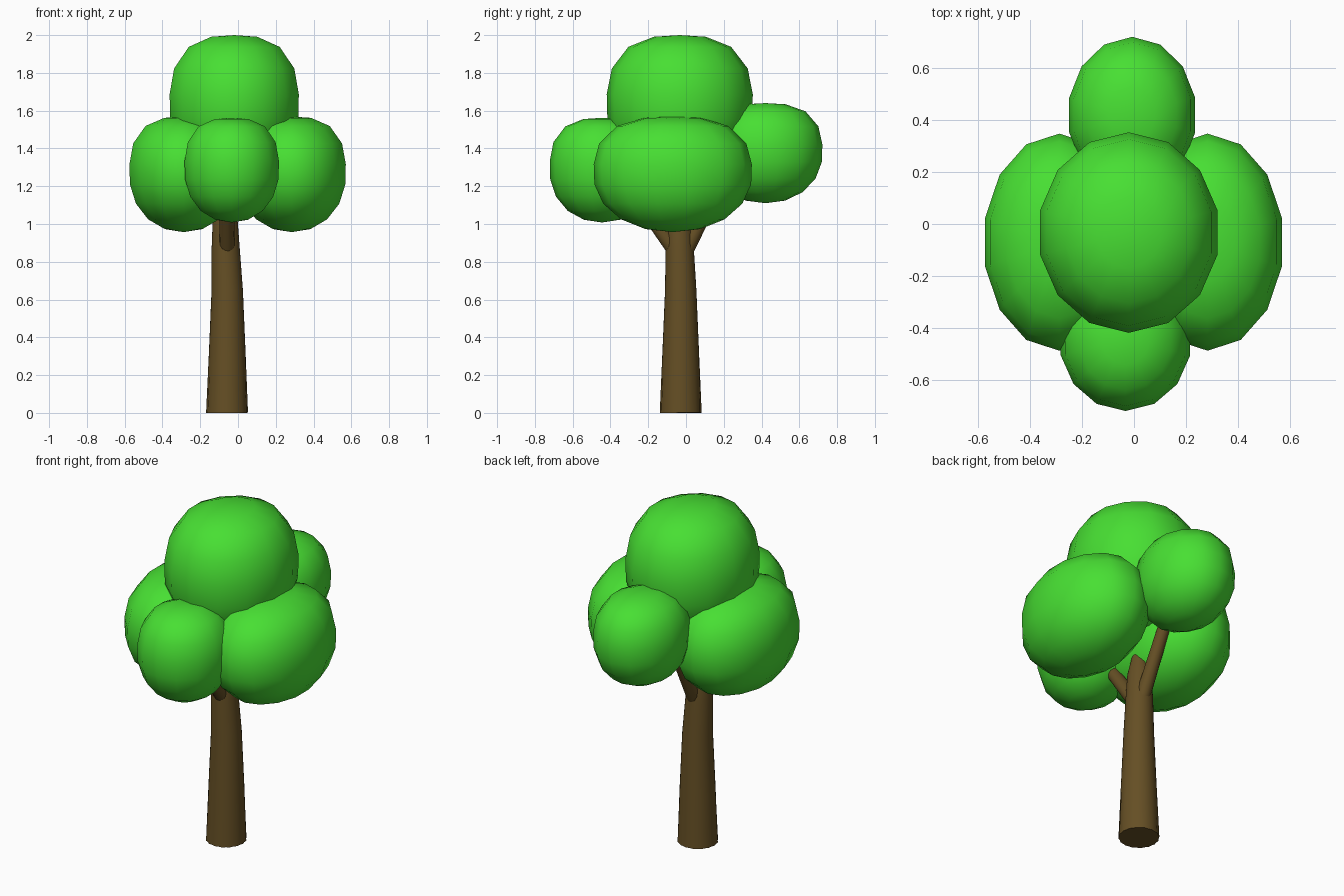
import bpy, bmesh, math
from mathutils import Vector

if "Cube" in bpy.data.objects:
    bpy.data.objects.remove(bpy.data.objects["Cube"])


def material(name, color):
    mat = bpy.data.materials.new(name)
    mat.diffuse_color = (*color, 1)
    mat.use_nodes = True
    mat.node_tree.nodes["Principled BSDF"].inputs["Base Color"].default_value = mat.diffuse_color
    return mat


BARK = material("bark_brown", (0.13, 0.078, 0.018))
LEAF = material("leaf_green", (0.064, 0.74, 0.033))


def finish(bm, name, mat, angle):
    bmesh.ops.recalc_face_normals(bm, faces=bm.faces)
    mesh = bpy.data.meshes.new(name)
    bm.to_mesh(mesh)
    bm.free()
    obj = bpy.data.objects.new(name, mesh)
    bpy.context.collection.objects.link(obj)
    mesh.materials.append(mat)
    bpy.ops.object.select_all(action='DESELECT')
    obj.select_set(True)
    bpy.context.view_layer.objects.active = obj
    bpy.ops.object.shade_smooth_by_angle(angle=math.radians(angle))
    return obj


def leaf_cluster(name, center, half):
    """Low-poly rounded lump: flat, full upper half and rounder underside."""
    bm = bmesh.new()
    bmesh.ops.create_uvsphere(bm, u_segments=14, v_segments=9, radius=1)
    for v in bm.verts:
        n = 2.7 if v.co.z > 0 else 2.1
        flat = math.hypot(v.co.x, v.co.y)
        v.co /= (flat ** n + abs(v.co.z) ** n) ** (1 / n)
        # lean the lower half slightly forward, upper half slightly back
        v.co = Vector(c + h * u for c, h, u in zip(center, half, v.co))
    return finish(bm, name, LEAF, 60)


def tube(name, rings, sides, flute=0.0):
    """Skin a tube through (center, radius) rings; the first ring may be fluted."""
    axis = (Vector(rings[-1][0]) - Vector(rings[0][0])).normalized()
    turn = Vector((0, 0, 1)).rotation_difference(axis)
    bm = bmesh.new()
    loops = []
    for i, (c, r) in enumerate(rings):
        loop = []
        for k in range(sides):
            a = math.tau * k / sides
            rad = r + (flute * (-1) ** k if i == 0 else 0)
            offset = Vector((rad * math.cos(a), rad * math.sin(a), 0))
            loop.append(bm.verts.new(Vector(c) + turn @ offset))
        loops.append(loop)
    for lo, hi in zip(loops, loops[1:]):
        for k in range(sides):
            j = (k + 1) % sides
            bm.faces.new((lo[k], lo[j], hi[j], hi[k]))
    bm.faces.new(loops[0][::-1])
    bm.faces.new(loops[-1])
    return finish(bm, name, BARK, 40)


# Tapered trunk, narrowing to a tip hidden in the leaves
tube("trunk", [((-0.058, -0.028, 0), 0.109),
               ((-0.057, -0.028, 0.32), 0.097),
               ((-0.057, -0.028, 0.65), 0.083),
               ((-0.065, -0.033, 0.86), 0.075),
               ((-0.068, -0.035, 1.02), 0.066),
               ((-0.068, -0.035, 1.2), 0.025)], 32, 0.002)

# Two side branches reaching into the front and back leaves
tube("front_branch", [((-0.058, -0.031, 0.82), 0.042),
                      ((-0.058, -0.28, 1.17), 0.036)], 14)
tube("back_branch", [((-0.058, -0.03, 0.80), 0.042),
                     ((-0.058, 0.2, 1.25), 0.034)], 14)

# Leaf clusters: a matching side pair, front, back and crown
for side, x in (("left", -0.288), ("right", 0.284)):
    leaf_cluster(side + "_leaves", (x, -0.07, 1.263), (0.295, 0.42, 0.306))
leaf_cluster("front_leaves", (-0.033, -0.445, 1.285), (0.257, 0.277, 0.277))
leaf_cluster("back_leaves", (-0.007, 0.42, 1.375), (0.25, 0.303, 0.265))
leaf_cluster("crown_leaves", (-0.02, -0.033, 1.62), (0.352, 0.388, 0.38))
